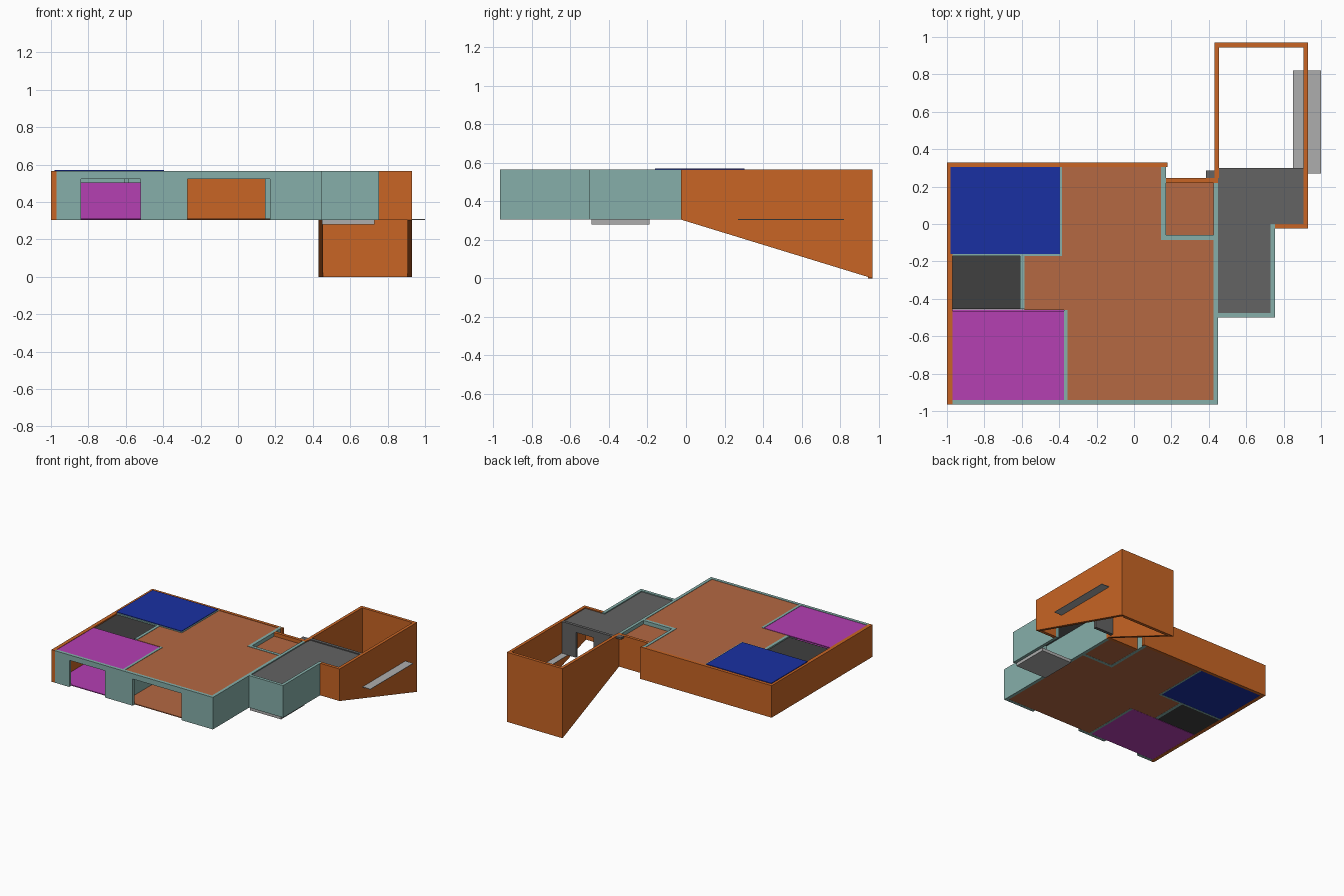
import bpy, bmesh
from mathutils import Vector

if "Cube" in bpy.data.objects:
    bpy.data.objects.remove(bpy.data.objects["Cube"])

LO, HI, HEAD = 0.305, 0.565, 0.522   # floor, wall top, opening head


def material(name, rgb):
    m = bpy.data.materials.new(name)
    m.diffuse_color = (*rgb, 1)
    m.use_nodes = True
    m.node_tree.nodes["Principled BSDF"].inputs["Base Color"].default_value = m.diffuse_color
    return m


TEAL = material("teal", (0.24, 0.43, 0.40))
ORANGE = material("orange", (0.58, 0.13, 0.018))
BROWN = material("brown", (0.46, 0.14, 0.055))
BLUE = material("blue", (0.01, 0.03, 0.36))
MAGENTA = material("magenta", (0.46, 0.05, 0.45))
DARK = material("charcoal", (0.05, 0.05, 0.05))
GREY = material("grey", (0.125, 0.125, 0.125))
PALE = material("pale_grey", (0.42, 0.42, 0.42))


def prism(name, pts, axis, a, b, mat):
    """Extrude a flat outline along x, y or z from a to b."""
    place = {"x": lambda p, t: (t, p[0], p[1]),
             "y": lambda p, t: (p[0], t, p[1]),
             "z": lambda p, t: (p[0], p[1], t)}[axis]
    bm = bmesh.new()
    face = bm.faces.new([bm.verts.new(place(p, a)) for p in pts])
    ext = bmesh.ops.extrude_face_region(bm, geom=[face])
    shift = Vector(place((0, 0), b - a))
    bmesh.ops.translate(bm, vec=shift,
                        verts=[v for v in ext["geom"] if isinstance(v, bmesh.types.BMVert)])
    bmesh.ops.recalc_face_normals(bm, faces=bm.faces)
    me = bpy.data.meshes.new(name)
    bm.to_mesh(me)
    bm.free()
    me.materials.append(mat)
    ob = bpy.data.objects.new(name, me)
    bpy.context.collection.objects.link(ob)
    return ob


def box(name, x0, x1, y0, y1, mat, z0=LO, z1=HI):
    return prism(name, [(x0, y0), (x1, y0), (x1, y1), (x0, y1)], "z", z0, z1, mat)


def rect(x0, x1, y0, y1):
    return [(x0, y0), (x1, y0), (x1, y1), (x0, y1)]


def room(name, pts, mat, top=0.562):
    """Thin floor and ceiling sharing one outline."""
    prism(name + "_floor", pts, "z", LO + 0.001, LO + 0.008, mat)
    prism(name + "_ceiling", pts, "z", top - 0.008, top, mat)


# Front wall with two openings down to the floor
prism("front_wall", [(-0.97, LO), (-0.84, LO), (-0.84, HEAD), (-0.52, HEAD),
                     (-0.52, LO), (-0.27, LO), (-0.27, HEAD), (0.17, HEAD),
                     (0.17, LO), (0.45, LO), (0.45, HI), (-0.97, HI)],
      "y", -0.965, -0.94, TEAL)

# Outer walls of the main block
box("west_wall", -1.0, -0.97, -0.965, 0.305, ORANGE)
box("north_wall", -1.0, 0.18, 0.305, 0.33, ORANGE)
box("alcove_north_wall", 0.17, 0.45, 0.22, 0.245, ORANGE)
box("east_wall", 0.425, 0.45, -0.94, 0.22, TEAL)

# Partition walls
for name, *r in [("magenta_room_wall", -0.375, -0.355, -0.94, -0.46),
                 ("charcoal_room_wall", -0.61, -0.585, -0.455, -0.17),
                 ("blue_room_south_wall", -0.97, -0.385, -0.17, -0.155),
                 ("blue_room_east_wall", -0.40, -0.385, -0.155, 0.305),
                 ("alcove_west_wall", 0.145, 0.17, -0.085, 0.32),
                 ("alcove_south_wall", 0.17, 0.425, -0.085, -0.06)]:
    box(name, *r, TEAL)

# Room floors and ceilings
room("main_room", [(-0.355, -0.94), (0.425, -0.94), (0.425, -0.085), (0.145, -0.085),
                   (0.145, 0.305), (-0.385, 0.305), (-0.385, -0.17), (-0.585, -0.17),
                   (-0.585, -0.46), (-0.355, -0.46)], BROWN)
room("alcove", rect(0.17, 0.425, -0.06, 0.22), BROWN, 0.535)
room("magenta_room", rect(-0.97, -0.375, -0.94, -0.465), MAGENTA)
room("charcoal_room", rect(-0.97, -0.61, -0.455, -0.17), DARK, 0.555)
room("blue_room", rect(-0.98, -0.395, -0.16, 0.305), BLUE, 0.57)
box("magenta_back_panel", -0.97, -0.375, -0.465, -0.457, MAGENTA, LO, 0.505)

# Entry passage: walls, ceiling, landing and doorway wall
box("passage_east_wall", 0.73, 0.755, -0.475, 0.0, TEAL)
box("passage_south_wall", 0.45, 0.755, -0.5, -0.475, TEAL)
prism("passage_ceiling", [(0.45, -0.475), (0.73, -0.475), (0.73, 0.0), (0.905, 0.0),
                          (0.905, 0.275), (0.45, 0.275)], "z", 0.548, 0.557, GREY)
box("passage_landing", 0.45, 0.73, -0.49, -0.19, PALE, 0.28, LO)
prism("doorway_wall", [(0.455, LO), (0.62, LO), (0.62, 0.51), (0.78, 0.51), (0.78, LO),
                       (0.905, LO), (0.905, HI), (0.455, HI)], "y", 0.275, 0.30, GREY)
box("doorway_wall_return", 0.385, 0.43, 0.246, 0.285, GREY, 0.55, HI)

# Ramp enclosure with sloping lower edges
prism("ramp_east_wall", [(-0.025, LO), (0.97, 0), (0.97, HI), (-0.025, HI)],
      "x", 0.905, 0.93, ORANGE)
prism("ramp_west_wall", [(0.245, LO), (0.97, 0), (0.97, HI), (0.245, HI)],
      "x", 0.43, 0.455, ORANGE)
box("ramp_end_wall", 0.455, 0.905, 0.945, 0.97, ORANGE, 0, HI)
box("ramp_south_wall", 0.755, 0.905, -0.025, 0.0, ORANGE)

# Thin shelf passing through the ramp's east wall
box("side_shelf", 0.85, 1.0, 0.27, 0.82, PALE, 0.304, 0.308)
